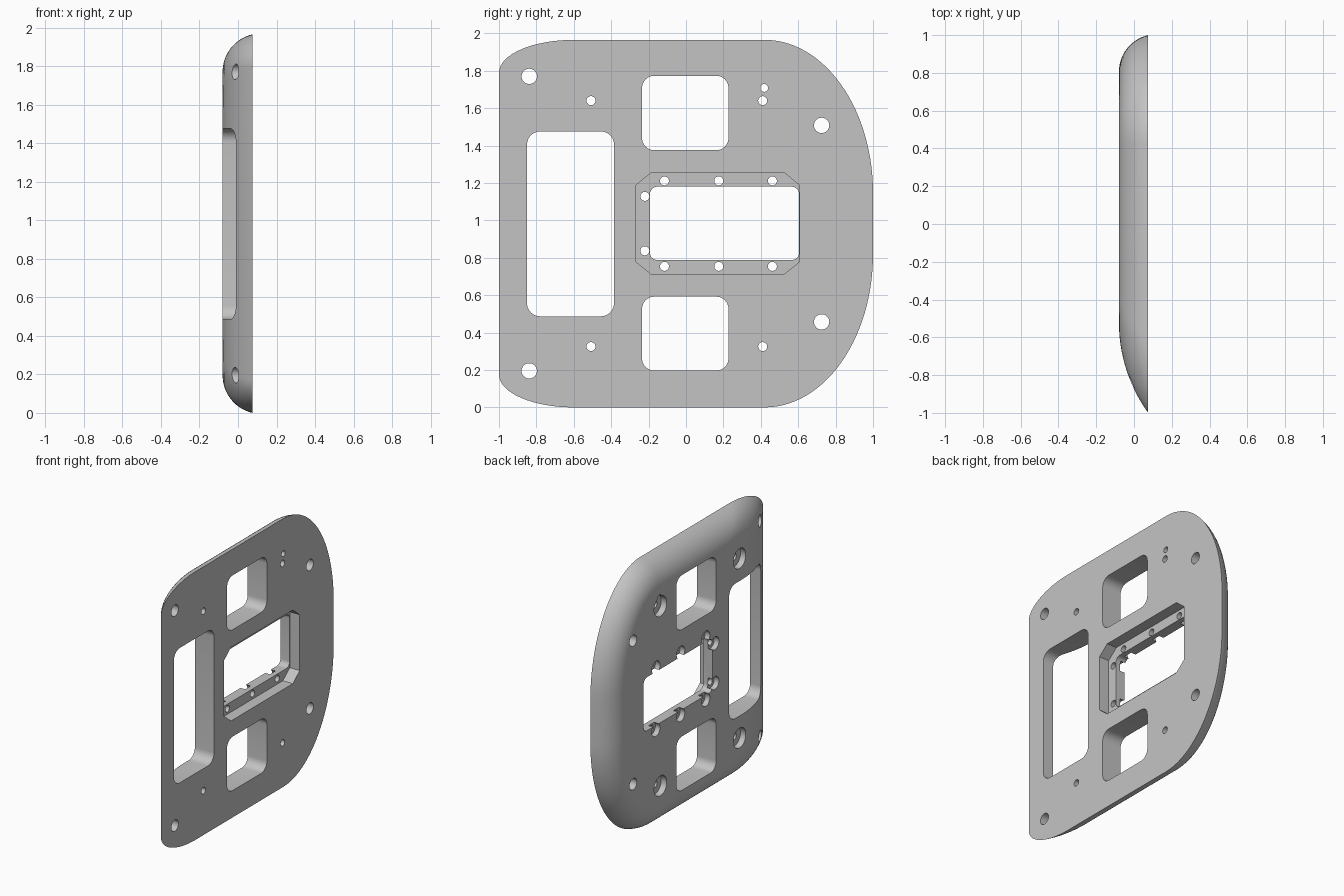
import bpy, bmesh, math

if "Cube" in bpy.data.objects:
    bpy.data.objects.remove(bpy.data.objects["Cube"])

CZ = 0.9825              # mid height
BACK, FACE = 0.075, -0.08  # flat side and domed side in x

grey = bpy.data.materials.new("plain_grey")
grey.diffuse_color = (0.55, 0.55, 0.55, 1)
grey.use_nodes = True
grey.node_tree.nodes["Principled BSDF"].inputs["Base Color"].default_value = grey.diffuse_color


def arc(cy, cz, ry, rz, a0, a1, n):
    """Elliptical arc in the yz plane, angles in degrees."""
    pts = []
    for i in range(n + 1):
        a = math.radians(a0 + (a1 - a0) * i / n)
        pts.append((cy + ry * math.cos(a), cz + rz * math.sin(a)))
    return pts


def make_object(name, bm):
    bmesh.ops.recalc_face_normals(bm, faces=bm.faces)
    mesh = bpy.data.meshes.new(name)
    bm.to_mesh(mesh)
    bm.free()
    mesh.materials.append(grey)
    obj = bpy.data.objects.new(name, mesh)
    bpy.context.collection.objects.link(obj)
    return obj


def loft(bm, rings):
    """Skin a list of (x, outline) rings and cap both ends."""
    loops = [[bm.verts.new((x, y, z)) for y, z in pts] for x, pts in rings]
    n = len(loops[0])
    for a, b in zip(loops, loops[1:]):
        for i in range(n):
            j = (i + 1) % n
            bm.faces.new((a[i], a[j], b[j], b[i]))
    bm.faces.new(loops[0])
    bm.faces.new(loops[-1][::-1])


def rounded_rect(y0, y1, z0, z1, r):
    return (arc(y1 - r, z1 - r, r, r, 0, 90, 8) + arc(y0 + r, z1 - r, r, r, 90, 180, 8)
            + arc(y0 + r, z0 + r, r, r, 180, 270, 8) + arc(y1 - r, z0 + r, r, r, 270, 360, 8))


def circle(y, z, r):
    return arc(y, z, r, r, 0, 360, 32)[:-1]


def cut(obj, name, shapes, x0, x1):
    """Subtract prisms with the given yz outlines."""
    bm = bmesh.new()
    for pts in shapes:
        loft(bm, [(x0, pts), (x1, pts)])
    cutter = make_object(name, bm)
    cutter.hide_render = True
    mod = obj.modifiers.new(name, 'BOOLEAN')
    mod.operation, mod.solver, mod.object = 'DIFFERENCE', 'EXACT', cutter
    bpy.context.view_layer.objects.active = obj
    bpy.ops.object.modifier_apply(modifier=name)
    bpy.data.objects.remove(cutter)


def mirror_z(points):
    return points + [(y, 2 * CZ - z) for y, z in points]


def outline(d, e):
    """Plate outline shrunk by d on top, bottom and rear, by e at the front."""
    t = e / 0.48
    h, y0 = CZ - d, -1 + e
    ry, rz = 0.58 - d, 0.82 - d          # large rear curves
    cy, cz = 0.40 - 0.22 * t, 0.175 - 0.06 * t   # small front corners
    return (arc(0.42, CZ + h - rz, ry, rz, 0, 90, 28)
            + arc(y0 + cy, CZ + h - cz, cy, cz, 90, 180, 16)
            + arc(y0 + cy, CZ - h + cz, cy, cz, 180, 270, 16)
            + arc(0.42, CZ - h + rz, ry, rz, 270, 360, 28))


# Plate: flat on one side, rounded over on the other, long slope at the front
rings = []
a_max = math.acos(0.045 / 0.2)
for k in range(15):
    a = a_max * (1 - k / 14)
    x = 0.12 - 0.2 * math.cos(a)
    d = 0.2 * (math.sin(a_max) - math.sin(a))
    e = max(0, 0.48 - math.sqrt(max(0, 0.82 ** 2 - (0.82 - (x - FACE)) ** 2)))
    rings.append((x, outline(d, e)))
bm = bmesh.new()
loft(bm, rings)
plate = make_object("plate", bm)

# Openings right through the plate
cut(plate, "windows", [
    rounded_rect(-0.85, -0.385, 0.487, 1.475, 0.07),
    rounded_rect(-0.235, 0.227, 1.375, 1.773, 0.065),
    rounded_rect(-0.235, 0.227, 0.197, 0.592, 0.065),
    rounded_rect(-0.193, 0.605, 0.788, 1.18, 0.04)], -0.3, 0.3)

# Octagonal pocket around the middle window, sunk from the flat side
py0, py1, pz0, pz1, c = -0.268, 0.607, 0.714, 1.253, 0.08
cut(plate, "pocket", [[
    (py0 + c, pz0), (py1 - c, pz0), (py1, pz0 + 0.065), (py1, pz1 - 0.065),
    (py1 - c, pz1), (py0 + c, pz1), (py0, pz1 - 0.065), (py0, pz0 + 0.065)]], -0.005, 0.3)

# Screw holes
ledge = mirror_z([(-0.115, 1.211), (0.175, 1.211), (0.462, 1.211), (-0.22, 1.128)])
small = mirror_z([(-0.508, 1.64), (0.41, 1.64)])
large = mirror_z([(-0.838, 1.77), (0.725, 1.508)])
cut(plate, "holes",
    [circle(y, z, 0.024) for y, z in ledge + small]
    + [circle(y, z, 0.041) for y, z in large]
    + [circle(0.418, 1.708, 0.021)], -0.3, 0.3)

# Screw-head counterbores on the domed side
cut(plate, "ledge_counterbores", [circle(y, z, 0.047) for y, z in ledge], -0.3, -0.042)
cut(plate, "small_counterbores", [circle(y, z, 0.073) for y, z in small], -0.3, -0.035)

# Smooth curves, sharp edges
bpy.ops.object.select_all(action='DESELECT')
plate.select_set(True)
bpy.context.view_layer.objects.active = plate
bpy.ops.object.shade_smooth_by_angle(angle=math.radians(25))
